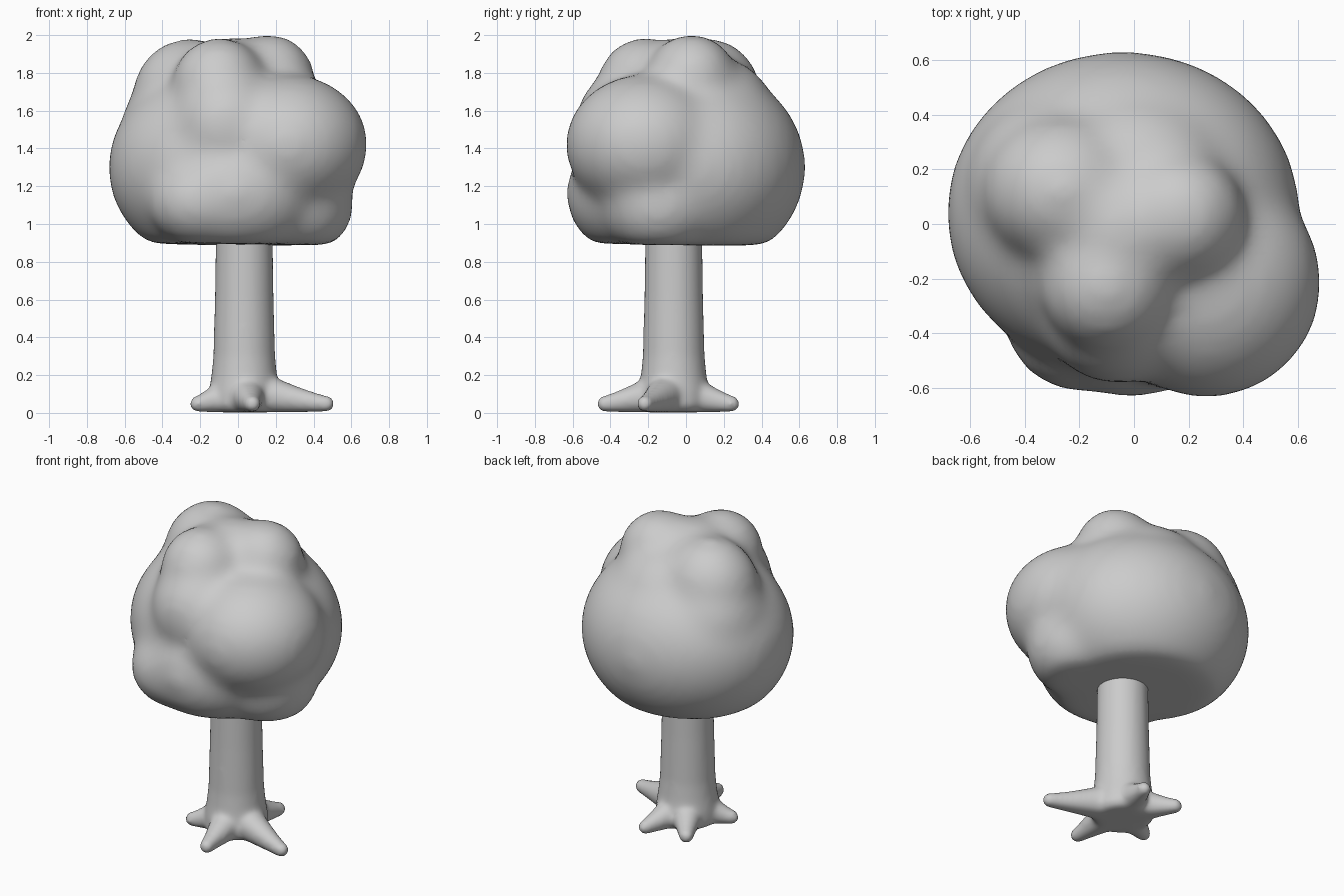
import bpy, bmesh
from mathutils import Matrix, Vector

if "Cube" in bpy.data.objects:
    bpy.data.objects.remove(bpy.data.objects["Cube"])


def add_blob(bm, c, r, floor=None):
    """Add an ellipsoid; flatten whatever falls under the floor function."""
    m = Matrix.Translation(c) @ Matrix.Diagonal((*r, 1))
    verts = bmesh.ops.create_icosphere(bm, subdivisions=4, radius=1, matrix=m)["verts"]
    if floor:
        for v in verts:
            v.co.z = max(v.co.z, floor(v.co))


def add_lathe(bm, centre, profile, sides=32):
    """Closed revolved column from (radius, z) pairs."""
    rings = []
    for r, z in profile:
        m = Matrix.Translation((*centre, z))
        rings.append(bmesh.ops.create_circle(bm, segments=sides, radius=r, matrix=m)["verts"])
    for a, b in zip(rings, rings[1:]):
        for i in range(sides):
            j = (i + 1) % sides
            bm.faces.new((a[i], a[j], b[j], b[i]))
    bm.faces.new(rings[0][::-1])
    bm.faces.new(rings[-1])


def finish(bm, name, voxel, smooth):
    """Fuse overlapping volumes into one soft skin."""
    bmesh.ops.recalc_face_normals(bm, faces=bm.faces)
    me = bpy.data.meshes.new(name)
    bm.to_mesh(me)
    bm.free()
    ob = bpy.data.objects.new(name, me)
    bpy.context.collection.objects.link(ob)
    rm = ob.modifiers.new("Fuse", "REMESH")
    rm.mode = "VOXEL"
    rm.voxel_size = voxel
    rm.use_smooth_shade = True
    sm = ob.modifiers.new("Soften", "SMOOTH")
    sm.factor = 0.5
    sm.iterations = smooth
    return ob


# Trunk with five splayed roots
bm = bmesh.new()
base = Vector((0.033, -0.065))
add_lathe(bm, base, [(0.16, 0.004), (0.19, 0.04), (0.188, 0.11), (0.174, 0.2),
                     (0.164, 0.3), (0.156, 0.6), (0.15, 1.0)])
root_tips = [(0.50, -0.23), (0.08, -0.465), (-0.245, -0.18), (-0.165, 0.235), (0.135, 0.275)]
STEPS = 16
for tip in root_tips:
    path = Vector(tip) - base
    end = path.normalized() * (path.length - 0.036)
    for i in range(STEPS + 1):
        t = i / STEPS
        k = (1 - t) ** 1.2
        r = 0.045 + 0.085 * k
        p = base + end * t
        add_blob(bm, (p.x, p.y, 0.048 + 0.07 * k), (r, r, r), lambda co: 0.003)
finish(bm, "trunk", 0.014, 16)

# Leafy crown: a large mass with smaller clumps, flattened underneath
bm = bmesh.new()
clumps = [
    ((-0.04, 0.04, 1.30), (0.65, 0.595, 0.55)),   # main mass
    ((-0.26, 0.12, 1.68), (0.30, 0.28, 0.305)),   # upper left
    ((-0.28, 0.13, 1.50), (0.34, 0.34, 0.34)),    # left shoulder
    ((0.16, 0.03, 1.77), (0.25, 0.24, 0.24)),     # top right
    ((-0.10, -0.22, 1.74), (0.25, 0.25, 0.25)),   # top front
    ((-0.04, -0.02, 1.71), (0.30, 0.28, 0.28)),   # top filler
    ((-0.06, -0.28, 1.52), (0.30, 0.31, 0.32)),   # front middle
    ((0.265, -0.215, 1.42), (0.425, 0.425, 0.375)),  # front right
    ((-0.01, -0.27, 1.16), (0.44, 0.365, 0.34)),  # front low
    ((-0.19, -0.34, 1.12), (0.29, 0.28, 0.25)),   # front low left
    ((0.29, -0.14, 1.10), (0.325, 0.32, 0.28)),   # right low
    ((0.00, 0.14, 1.58), (0.38, 0.33, 0.31)),     # upper back
]
for c, r in clumps:
    add_blob(bm, c, r, lambda co: 0.89 - 0.012 * (co.x + co.y))
finish(bm, "crown", 0.03, 32)
